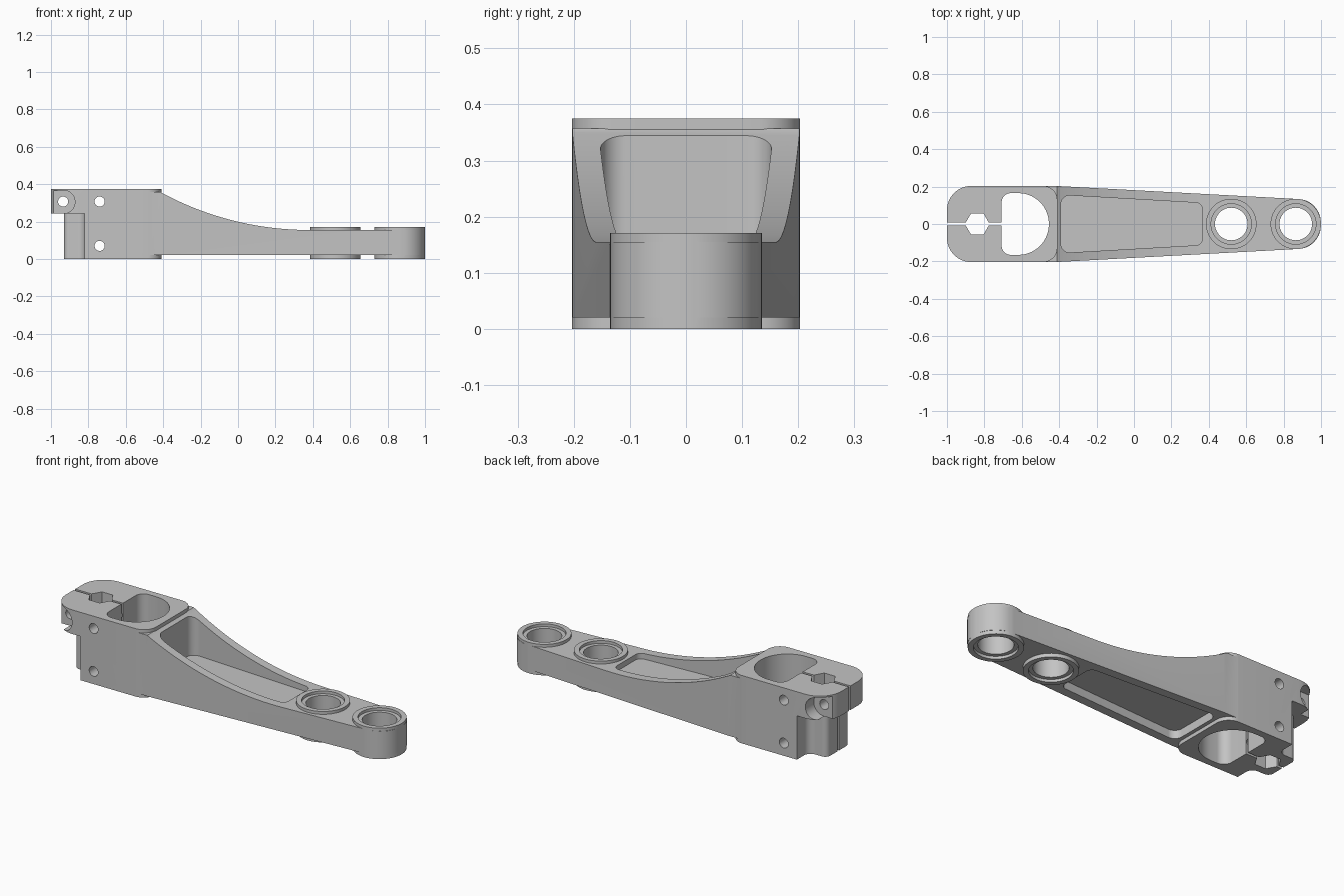
import bpy, bmesh, math
from mathutils import Vector

if "Cube" in bpy.data.objects:
    bpy.data.objects.remove(bpy.data.objects["Cube"], do_unlink=True)

grey = bpy.data.materials.new("machined_grey")
grey.use_nodes = True
grey.diffuse_color = (0.55, 0.55, 0.55, 1)
grey.node_tree.nodes["Principled BSDF"].inputs["Base Color"].default_value = grey.diffuse_color


def rounded(corners, steps=14):
    """Turn (x, y, radius) corners into an outline with filleted corners."""
    out = []
    for i, (x, y, r) in enumerate(corners):
        p = Vector((x, y))
        if r == 0:
            out.append(p)
            continue
        u = (Vector(corners[i - 1][:2]) - p).normalized()
        v = (Vector(corners[(i + 1) % len(corners)][:2]) - p).normalized()
        half = u.angle(v) / 2
        c = p + (u + v).normalized() * r / math.sin(half)
        a = (p + u * r / math.tan(half) - c).normalized()
        b = (p + v * r / math.tan(half) - c).normalized()
        out += [c + a.slerp(b, k / steps).normalized() * r for k in range(steps + 1)]
    return out


def mirrored(upper):
    """Complete an outline that is symmetric about y = 0."""
    return upper + [(x, -y, r) for x, y, r in reversed(upper)]


def circle(x, y, r, n=56):
    return [Vector((x + r * math.cos(math.tau * k / n),
                    y + r * math.sin(math.tau * k / n))) for k in range(n)]


def prism(name, outline, lo, hi, along_y=False):
    """Extrude an outline along z, or an xz outline along y."""
    bm = bmesh.new()
    pts = [(p[0], lo, p[1]) if along_y else (p[0], p[1], lo) for p in outline]
    face = bm.faces.new([bm.verts.new(p) for p in pts])
    new = bmesh.ops.extrude_face_region(bm, geom=[face])["geom"]
    shift = Vector((0, hi - lo, 0)) if along_y else Vector((0, 0, hi - lo))
    bmesh.ops.translate(bm, vec=shift, verts=[g for g in new if isinstance(g, bmesh.types.BMVert)])
    bmesh.ops.recalc_face_normals(bm, faces=bm.faces)
    mesh = bpy.data.meshes.new(name)
    bm.to_mesh(mesh)
    bm.free()
    mesh.materials.append(grey)
    ob = bpy.data.objects.new(name, mesh)
    bpy.context.collection.objects.link(ob)
    return ob


def combine(target, other, operation):
    mod = target.modifiers.new("shape", 'BOOLEAN')
    mod.operation, mod.solver, mod.object = operation, 'EXACT', other
    bpy.context.view_layer.objects.active = target
    bpy.ops.object.modifier_apply(modifier=mod.name)
    bpy.data.objects.remove(other, do_unlink=True)


def add(other):
    combine(arm, other, 'UNION')


def cut(other):
    combine(arm, other, 'DIFFERENCE')


# Tapered arm: plan outline trimmed by the swooping side profile
plan = mirrored([(-.999, .2025, .13), (-.4, .2025, 0), (.999, .127, .125)])
arm = prism("lever_arm", rounded(plan), -.1, .5)
R = 1.66
swoop = [(x, .155 + R - math.sqrt(R * R - (.38 - x) ** 2))
         for x in (-.41 + .79 * k / 40 for k in range(41))]
profile = [(-1.1, .02), (-1.1, .357), (-.412, .357)] + swoop + [(1.1, .155), (1.1, .02)]
combine(arm, prism("side_profile", profile, -.5, .5, True), 'INTERSECT')

# Thick clamp block and the two bearing bosses
block = mirrored([(-1, .2035, .13), (-.41, .2035, .075)])
add(prism("clamp_block", rounded(block), 0, .375))
bosses = (.52, .865)
for x in bosses:
    add(prism("boss", circle(x, 0, .135), 0, .171))

# Bearing bores with shallow counterbores on both faces
for x in bosses:
    cut(prism("bore", circle(x, 0, .087), -.1, .4))
    cut(prism("top_counterbore", circle(x, 0, .108), .156, .4))
    cut(prism("bottom_counterbore", circle(x, 0, .108), -.1, .015))

# Weight-saving pockets above and below a central web
pocket = rounded(mirrored([(-.39, .155, .045), (.365, .112, .035)]))
cut(prism("top_pocket", pocket, .125, .6))
cut(prism("bottom_pocket", pocket, -.1, .065))

# D-shaped opening, hexagonal socket and clamp slit
cut(prism("d_opening", rounded(mirrored([(-.708, .165, .05), (-.455, .165, .163)])), -.1, .6))
cut(prism("hex_socket", circle(-.838, 0, .066, 6), -.1, .6))
cut(prism("clamp_slit", rounded(mirrored([(-1.2, .007, 0), (-.65, .007, 0)])), -.1, .6))

# Step below the clamp ears, leaving a narrow lobe
lobe = mirrored([(-.93, .1, .03), (-.82, .1, .04), (-.82, .4, 0), (-1.2, .4, 0)])
cut(prism("lower_step", rounded(lobe), -.1, .242))

# Bolt-head seats on both ears
seat = rounded([(-1.2, .2, 0), (-.935, .2, 0), (-.935, .243, 0), (-.872, .243, .061),
                (-.872, .367, .061), (-1.2, .367, 0)])
for side in (-1, 1):
    lo, hi = sorted((side * .13, side * .4))
    cut(prism("bolt_seat", seat, lo, hi, True))

# Cross-drilled bolt holes
for x, z in ((-.935, .307), (-.74, .307), (-.74, .07)):
    cut(prism("bolt_hole", circle(x, z, .027, 28), -.5, .5, True))

bpy.ops.object.select_all(action='DESELECT')
arm.select_set(True)
bpy.context.view_layer.objects.active = arm
bpy.ops.object.shade_smooth_by_angle(angle=math.radians(30))
